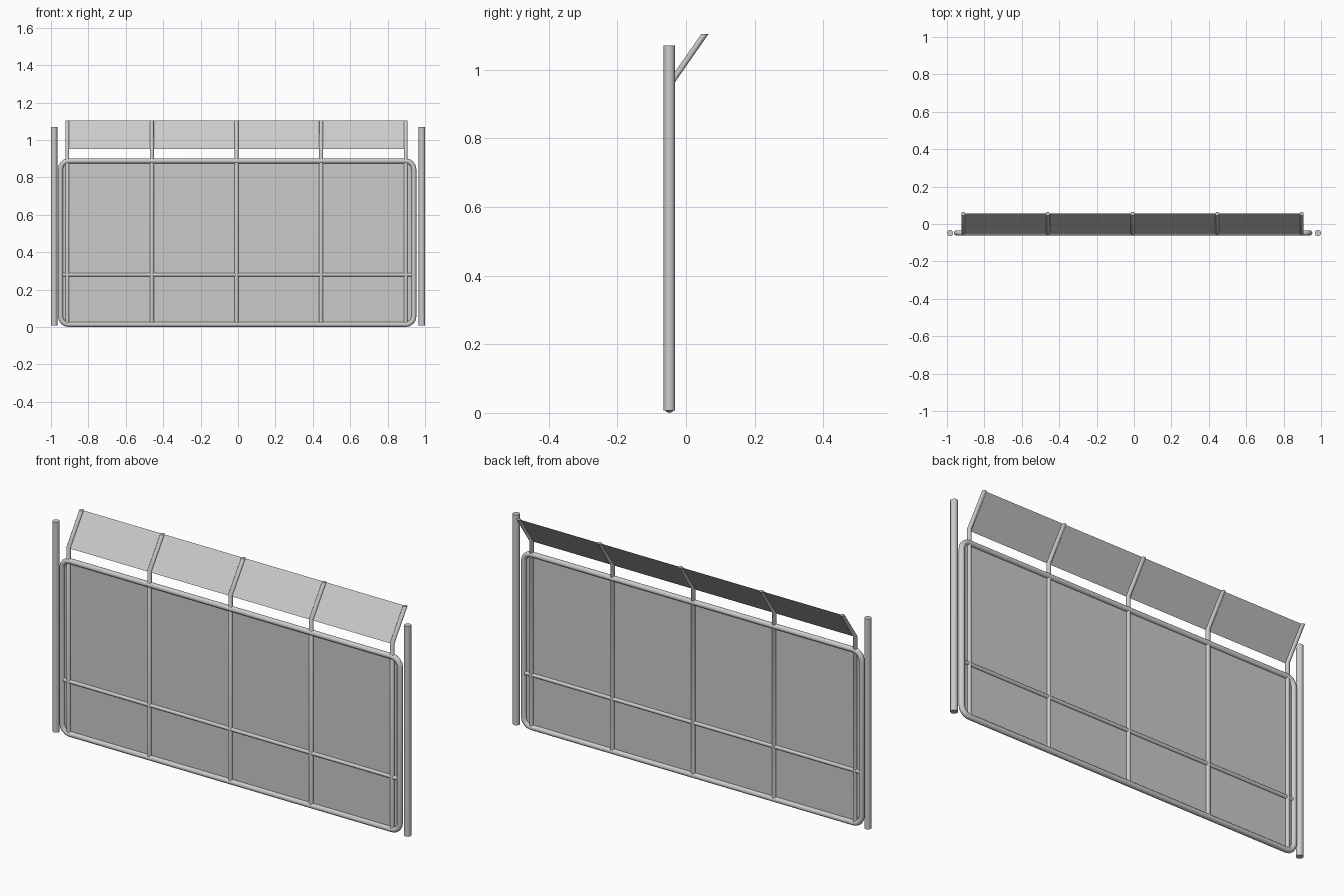
import bpy, bmesh, math
from mathutils import Vector

if "Cube" in bpy.data.objects:
    bpy.data.objects.remove(bpy.data.objects["Cube"])

Y = -0.048          # plane of the barrier
SIDES = 16
FX0, FX1, FZ0, FZ1 = -0.949, 0.94, 0.0135, 0.8875   # frame centre line


def make(name, build, smooth=True):
    bm = bmesh.new()
    build(bm)
    me = bpy.data.meshes.new(name)
    bm.to_mesh(me)
    bm.free()
    ob = bpy.data.objects.new(name, me)
    bpy.context.collection.objects.link(ob)
    if smooth:
        bpy.ops.object.select_all(action='DESELECT')
        bpy.context.view_layer.objects.active = ob
        ob.select_set(True)
        bpy.ops.object.shade_smooth_by_angle(angle=math.radians(35))
    return ob


def loft(bm, rings, closed=False):
    """Skin a list of point rings, capping the ends unless closed."""
    vs = [[bm.verts.new(p) for p in r] for r in rings]
    n = len(vs[0])
    for i in range(len(vs) - (0 if closed else 1)):
        a, b = vs[i], vs[(i + 1) % len(vs)]
        for k in range(n):
            bm.faces.new((a[k], a[(k + 1) % n], b[(k + 1) % n], b[k]))
    if not closed:
        bm.faces.new(vs[0])
        bm.faces.new(vs[-1])
    bmesh.ops.recalc_face_normals(bm, faces=bm.faces)


def ring(c, u, v, r):
    c, u, v = Vector(c), Vector(u), Vector(v)
    return [c + r * (math.cos(t) * u + math.sin(t) * v)
            for t in (2 * math.pi * k / SIDES for k in range(SIDES))]


def flat_ring(x, y, z, r):
    return ring((x, y, z), (1, 0, 0), (0, 1, 0), r)


def frame_path(rad=0.043, seg=4):
    """Rounded rectangle: list of (point, outward direction)."""
    out = []
    for cx, cz, a0 in ((FX1 - rad, FZ1 - rad, 0), (FX0 + rad, FZ1 - rad, 90),
                       (FX0 + rad, FZ0 + rad, 180), (FX1 - rad, FZ0 + rad, 270)):
        for i in range(seg + 1):
            a = math.radians(a0 + 90 * i / seg)
            d = Vector((math.cos(a), 0, math.sin(a)))
            out.append((Vector((cx, Y, cz)) + rad * d, d))
    return out


# Side posts
for x, side in ((-0.983, "left"), (0.983, "right")):
    make(side + "_post", lambda bm: loft(
        bm, [flat_ring(x, -0.0485, z, 0.0168) for z in (0.007, 1.07)]))

# Rounded tubular frame
make("frame", lambda bm: loft(
    bm, [ring(p, d, (0, 1, 0), 0.0135) for p, d in frame_path()], closed=True))

# Infill sheet
make("infill_panel", lambda bm: bm.faces.new(
    [bm.verts.new(p) for p, d in frame_path()]), smooth=False)

# Uprights with tilted tops
for i in range(5):
    x = -0.913 + 0.4525 * i
    make(f"upright_{i + 1}", lambda bm: loft(bm, [
        flat_ring(x, Y, 0.014, 0.0105), flat_ring(x, Y, 0.956, 0.0105),
        flat_ring(x, 0.055, 1.104, 0.0105)]))

# Horizontal rail
make("lower_rail", lambda bm: loft(
    bm, [ring((x, Y, 0.279), (0, 1, 0), (0, 0, 1), 0.0095) for x in (-0.942, 0.933)]))

# Tilted top sheet
make("top_panel", lambda bm: bm.faces.new([bm.verts.new(p) for p in (
    (-0.915, -0.051, 0.952), (0.903, -0.051, 0.952),
    (0.903, 0.056, 1.104), (-0.915, 0.056, 1.104))]), smooth=False)
